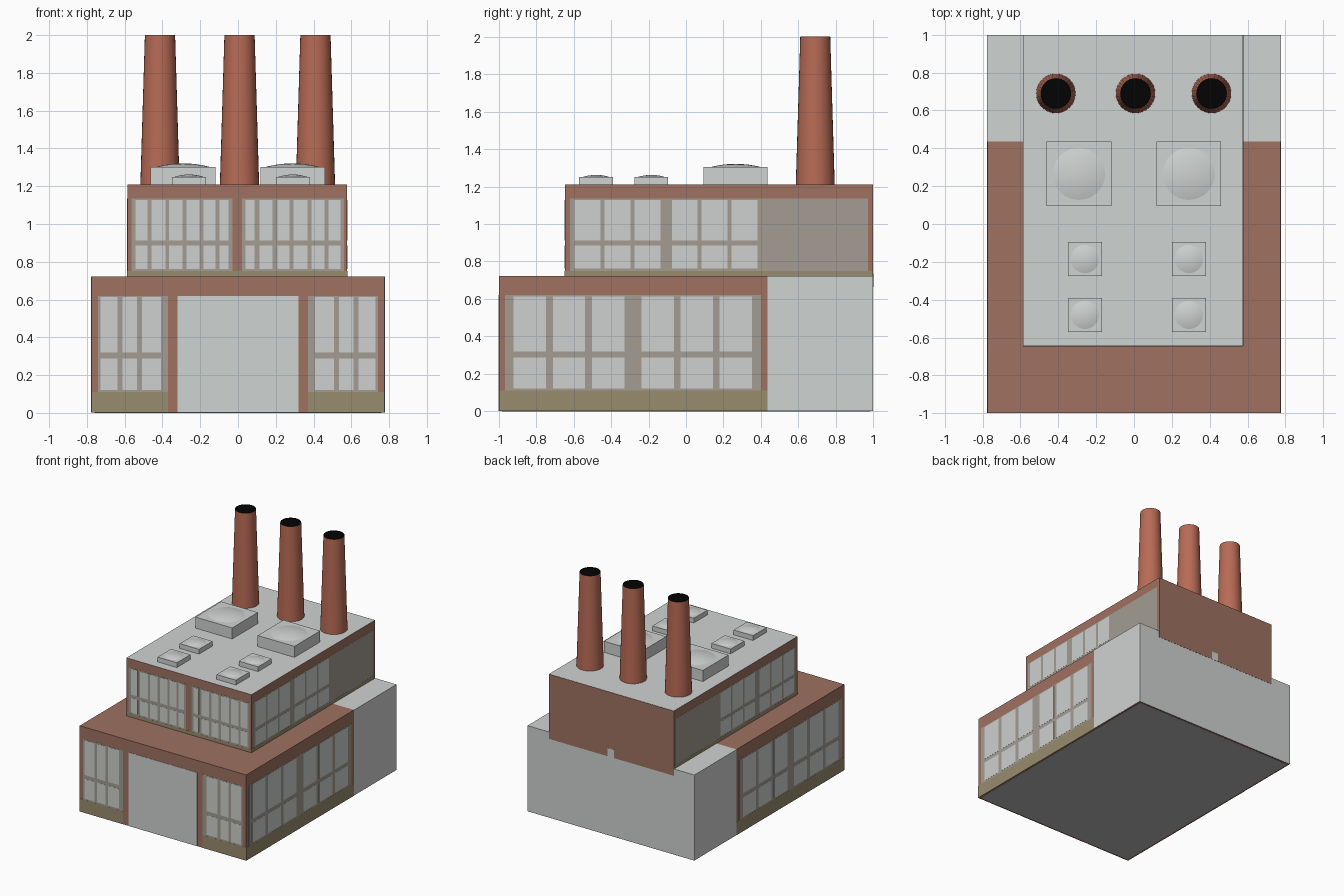
import bpy, bmesh, math

if "Cube" in bpy.data.objects:
    bpy.data.objects.remove(bpy.data.objects["Cube"])


def material(name, r, g, b):
    """Flat colour given as 0-255 screen values, stored linear."""
    def lin(c):
        c /= 255
        return c / 12.92 if c <= 0.04045 else ((c + 0.055) / 1.055) ** 2.4
    m = bpy.data.materials.new(name)
    m.diffuse_color = (lin(r), lin(g), lin(b), 1)
    m.use_nodes = True
    m.node_tree.nodes["Principled BSDF"].inputs["Base Color"].default_value = m.diffuse_color
    return m


GREY = material("light grey", 207, 211, 209)
GLASS = material("window glass", 206, 209, 207)
BRICK = material("brick", 159, 113, 97)
STACK = material("chimney brick", 184, 107, 85)
BAND = material("olive base", 153, 140, 110)
FRAME = material("window frame", 163, 156, 147)
SOOT = material("soot black", 3, 3, 3)
UNDER = material("underside grey", 185, 185, 185)


def finish(name, bm, *mats):
    bmesh.ops.recalc_face_normals(bm, faces=bm.faces)
    me = bpy.data.meshes.new(name)
    bm.to_mesh(me)
    bm.free()
    ob = bpy.data.objects.new(name, me)
    bpy.context.collection.objects.link(ob)
    for m in mats:
        me.materials.append(m)
    return ob


def boxes(name, items, *mats):
    """One object from boxes given as (x0, x1, y0, y1, z0, z1)."""
    bm = bmesh.new()
    for x0, x1, y0, y1, z0, z1 in items:
        vs = bmesh.ops.create_cube(bm, size=1)["verts"]
        for v in vs:
            v.co = (x0 if v.co.x < 0 else x1, y0 if v.co.y < 0 else y1, z0 if v.co.z < 0 else z1)
    return finish(name, bm, *mats)


def plate(side, wall, u0, u1, z0, z1, t):
    """Thin plate on a wall: u runs along x at the front, along y at the sides."""
    if side == "front":
        return (u0, u1, wall - t, wall + 0.002, z0, z1)
    if side == "right":
        return (wall - 0.002, wall + t, u0, u1, z0, z1)
    return (wall - t, wall + 0.002, u0, u1, z0, z1)


def window_wall(name, side, wall, frames, panes, rows, z0, z1):
    """Frame plates with rows of glass panes on them."""
    boxes(name + "_frames", [plate(side, wall, a, b, z0, z1, 0.001) for a, b in frames], FRAME)
    boxes(name + "_panes", [plate(side, wall, a, b, c, d, 0.002)
                            for a, b in panes for c, d in rows], GLASS)


def mirrored(spans):
    return spans + [(-b, -a) for a, b in spans]


# Lower storey: brick hall in front, plain grey block behind, brick-rimmed underside
LX, LY = 0.775, -0.998
boxes("lower_hall", [(-LX, LX, LY, 0.435, 0.003, 0.722)], BRICK)
boxes("rear_block", [(-0.777, 0.777, 0.435, 0.998, 0.003, 0.722)], GREY)
boxes("ground_rim", [(-0.775, 0.775, -0.998, 0.997, 0.001, 0.004)], BRICK)
boxes("underside", [(-0.76, 0.76, -0.983, 0.983, 0, 0.003)], UNDER)

# Front door and olive base bands
boxes("door", [plate("front", LY, -0.32, 0.32, 0.001, 0.62, 0.002)], GREY)
boxes("base_bands", [plate("front", LY, a, b, 0.001, 0.11, 0.0015) for a, b in mirrored([(0.37, 0.776)])]
      + [plate("right", LX, -0.999, 0.435, 0.001, 0.11, 0.0015),
         plate("left", -LX, -0.999, 0.435, 0.001, 0.11, 0.0015)], BAND)

# Lower windows
low_rows = [(0.122, 0.288), (0.32, 0.613)]
window_wall("lower_front", "front", LY, mirrored([(0.37, 0.742)]),
            mirrored([(0.407, 0.508), (0.535, 0.612), (0.637, 0.728)]), low_rows, 0.11, 0.62)
low_side = [(s + i * 0.209, s + i * 0.209 + 0.173) for s in (-0.92, -0.238) for i in range(3)]
for side, wall in (("right", LX), ("left", -LX)):
    window_wall("lower_" + side, side, wall, [(-0.965, 0.40)], low_side, low_rows, 0.11, 0.62)

# Upper storey: brick walls, grey roof picked by face direction
UL, UR, UY = -0.586, 0.577, -0.646
upper = boxes("upper_storey", [(UL, UR, UY, 0.998, 0.72, 1.21)], BRICK, GREY)
for p in upper.data.polygons:
    p.material_index = 1 if p.normal.z > 0.5 else 0
boxes("upper_back_wall", [(UL, UR, 0.996, 0.9995, 0.665, 1.208)], BRICK)
boxes("back_notch", [(-0.03, 0.03, 0.997, 1.0, 0.665, 0.735)], GREY)
boxes("upper_bands", [plate("front", UY, UL, UR, 0.72, 0.75, 0.0015),
                      plate("right", UR, UY, 0.998, 0.72, 0.75, 0.0015),
                      plate("left", UL, UY, 0.998, 0.72, 0.75, 0.0015)], BAND)

# Upper windows
up_rows = [(0.762, 0.885), (0.912, 1.128)]
window_wall("upper_front", "front", UY, [(-0.565, -0.03), (0.022, 0.56)],
            [(-0.542, -0.48), (-0.457, -0.385), (-0.365, -0.295), (-0.272, -0.205),
             (-0.182, -0.12), (-0.098, -0.05), (0.04, 0.088), (0.113, 0.182),
             (0.208, 0.272), (0.294, 0.368), (0.388, 0.458), (0.479, 0.542)],
            up_rows, 0.75, 1.135)
up_side = [(s + i * 0.16, s + i * 0.16 + 0.137) for s in (-0.594, -0.076) for i in range(3)]
for side, wall in (("right", UR), ("left", UL)):
    window_wall("upper_" + side, side, wall, [(-0.62, 0.972)], up_side, up_rows, 0.75, 1.135)


def lathe(name, x, y, profile, n, *mats):
    """Spin an (r, z) profile about a vertical axis, closing ends with caps."""
    bm = bmesh.new()
    rings = [[bm.verts.new((x + r * math.cos(2 * math.pi * i / n),
                            y + r * math.sin(2 * math.pi * i / n), z)) for i in range(n)]
             for r, z in profile]
    for k, (a, b) in enumerate(zip(rings, rings[1:])):
        for i in range(n):
            f = bm.faces.new((a[i], a[(i + 1) % n], b[(i + 1) % n], b[i]))
            f.material_index = min(k, len(mats) - 1)
    bm.faces.new(rings[-1]).material_index = len(mats) - 1
    bm.faces.new(rings[0])
    ob = finish(name, bm, *mats)
    for p in ob.data.polygons:
        p.use_smooth = len(p.vertices) == 4
    ob.data.set_sharp_from_angle(angle=math.radians(35))
    return ob


# Chimneys: tapered stacks with a black mouth
for i, x in enumerate((-0.413, 0.008, 0.41)):
    lathe(f"chimney_{i + 1}", x, 0.69, [(0.104, 1.205), (0.08, 2.0), (0.079, 1.995)], 32, STACK, SOOT)

# Roof vents: box with a shallow dome
vents = [(x, 0.265, 0.171, 1.303, 0.138, 0.018) for x in (-0.291, 0.289)]
vents += [(x, y, 0.09, 1.25, 0.075, 0.012) for x in (-0.26, 0.29) for y in (-0.185, -0.48)]
for i, (x, y, h, top, r, rise) in enumerate(vents):
    boxes(f"vent_box_{i + 1}", [(x - h, x + h, y - h, y + h, 1.205, top)], GREY)
    dome = [(r * t, top + rise * (1 - t * t)) for t in (1, 0.85, 0.7, 0.5, 0.3, 0.1)]
    lathe(f"vent_dome_{i + 1}", x, y, dome, 32, GREY)
